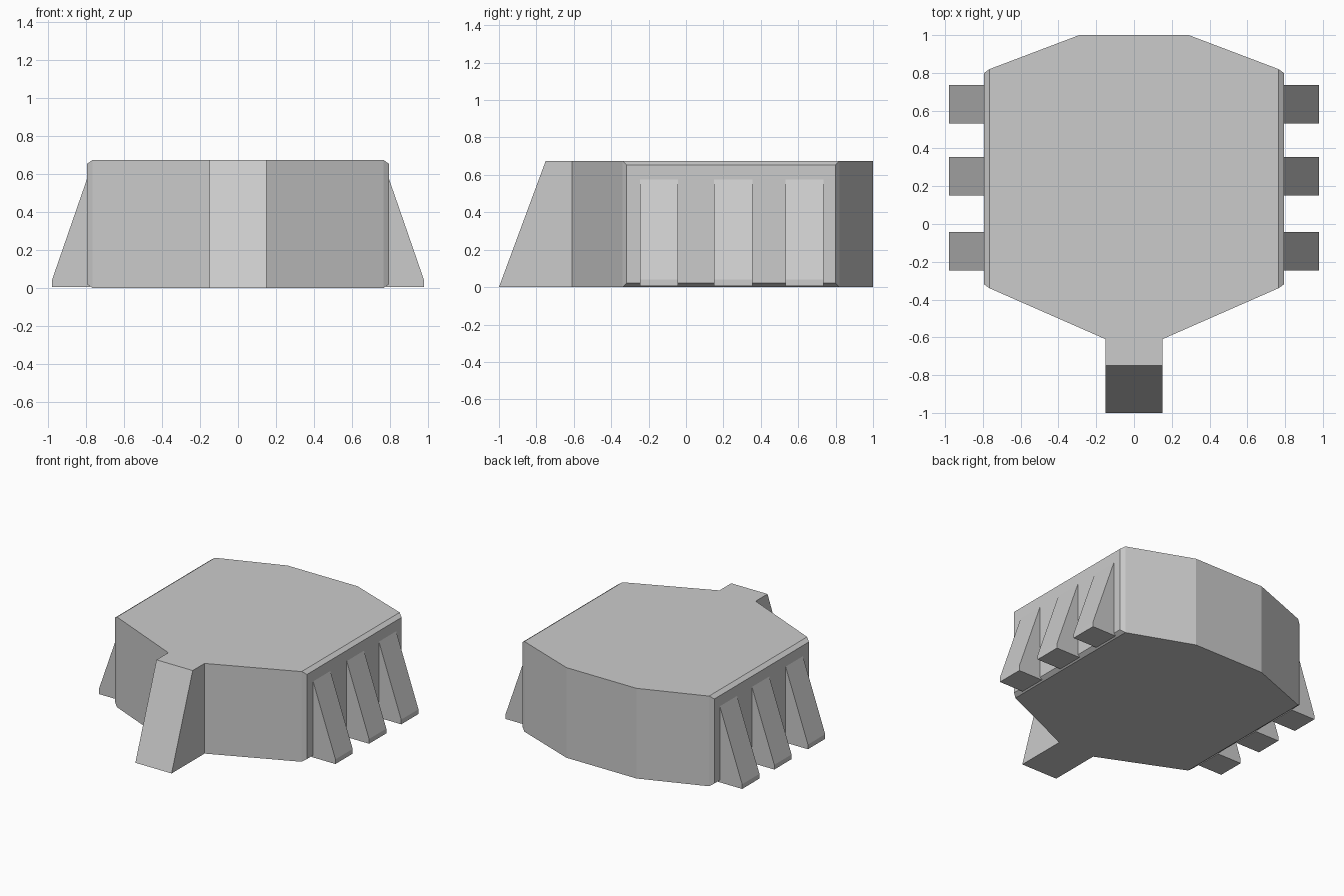
import bpy, bmesh

if "Cube" in bpy.data.objects:
    bpy.data.objects.remove(bpy.data.objects["Cube"])

HEIGHT = 0.675


def finish(name, bm):
    bmesh.ops.recalc_face_normals(bm, faces=bm.faces)
    mesh = bpy.data.meshes.new(name)
    bm.to_mesh(mesh)
    bm.free()
    obj = bpy.data.objects.new(name, mesh)
    bpy.context.collection.objects.link(obj)
    return obj


def loft(bm, ring_a, ring_b):
    """Closed prism between two matching rings of points."""
    a = [bm.verts.new(p) for p in ring_a]
    b = [bm.verts.new(p) for p in ring_b]
    bm.faces.new(a)
    bm.faces.new(b)
    n = len(a)
    for i in range(n):
        j = (i + 1) % n
        bm.faces.new((a[i], a[j], b[j], b[i]))


# Hull with the sloping front prow, from a mirrored half outline
def outline(tip_y):
    half = [(0.15, tip_y), (0.15, -0.61), (0.765, -0.34), (0.765, 0.82), (0.29, 1.0)]
    return half + [(-x, y) for x, y in reversed(half)]


bm = bmesh.new()
loft(bm, [(x, y, 0) for x, y in outline(-1.0)],
     [(x, y, HEIGHT) for x, y in outline(-0.75)])
bmesh.ops.recalc_face_normals(bm, faces=bm.faces)

# Raised side walls with chamfered rims
sides = [f for f in bm.faces if abs(f.normal.x) > 0.99 and abs(f.calc_center_median().x) > 0.7]
for f in sides:
    bmesh.ops.inset_region(bm, faces=[f], thickness=0.03, depth=0.03)
finish("hull", bm)

# Three wedge buttresses on each side
profile = [(0.78, 0.005), (0.98, 0.005), (0.98, 0.04), (0.793, 0.58), (0.78, 0.58)]
for i, y in enumerate((-0.145, 0.253, 0.633)):
    for side, s in (("right", 1), ("left", -1)):
        bm = bmesh.new()
        loft(bm, [(s * x, y - 0.102, z) for x, z in profile],
             [(s * x, y + 0.102, z) for x, z in profile])
        finish(f"{side}_buttress_{i + 1}", bm)
